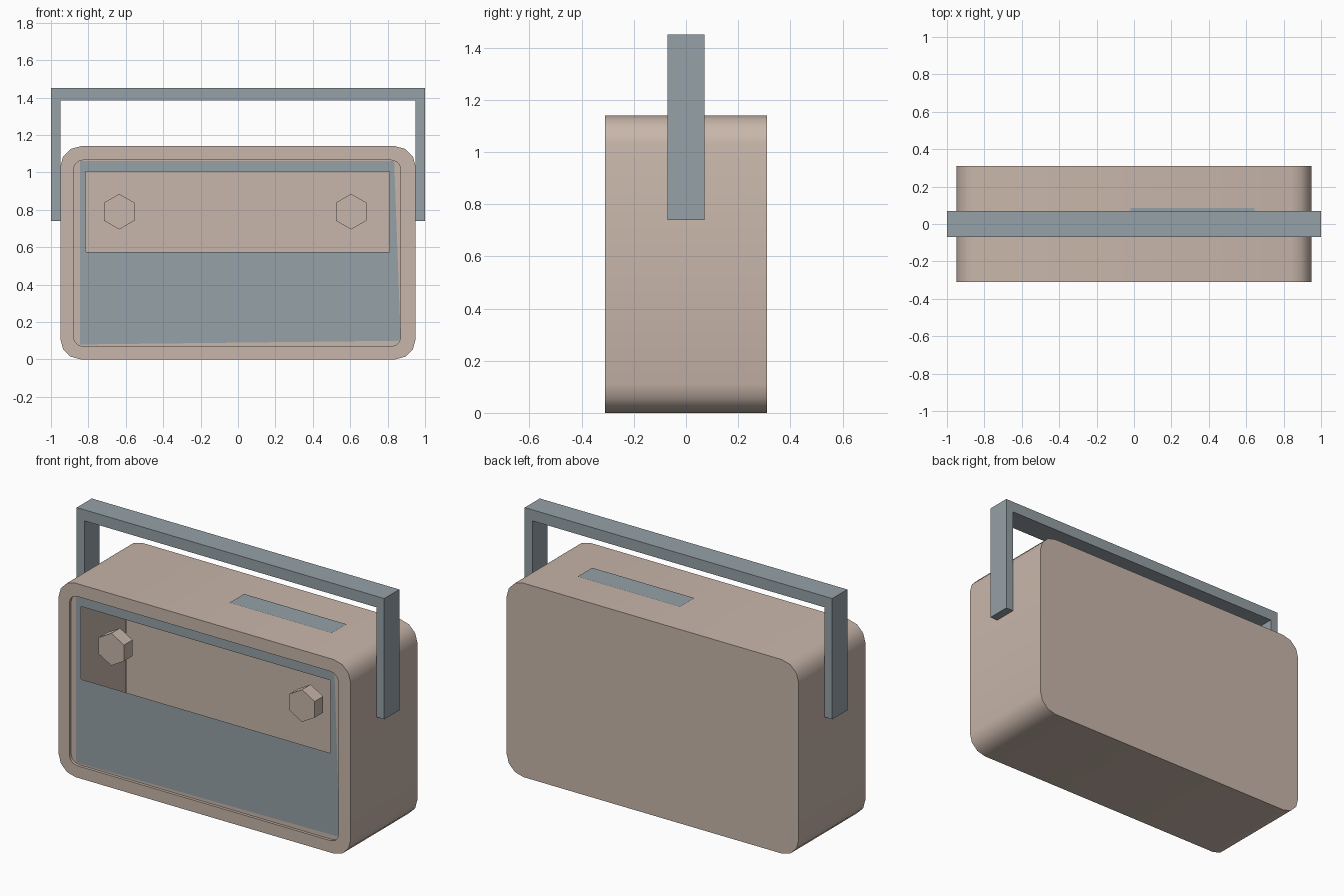
import bpy, bmesh, math

if "Cube" in bpy.data.objects:
    bpy.data.objects.remove(bpy.data.objects["Cube"])


def material(name, rgb):
    m = bpy.data.materials.new(name)
    m.diffuse_color = (*rgb, 1.0)
    m.use_nodes = True
    m.node_tree.nodes["Principled BSDF"].inputs["Base Color"].default_value = m.diffuse_color
    return m


BEIGE = material("warm_beige", (0.58, 0.47, 0.405))
GREY = material("blue_grey", (0.30, 0.355, 0.385))


def finish(name, bm, mat, smooth=False):
    mesh = bpy.data.meshes.new(name)
    bm.to_mesh(mesh)
    bm.free()
    mesh.materials.append(mat)
    ob = bpy.data.objects.new(name, mesh)
    bpy.context.collection.objects.link(ob)
    if smooth:
        bpy.ops.object.select_all(action='DESELECT')
        ob.select_set(True)
        bpy.context.view_layer.objects.active = ob
        bpy.ops.object.shade_smooth_by_angle(angle=math.radians(35))
    return ob


def rounded_loop(bm, x0, x1, z0, z1, r, y, seg=3):
    """Ring of vertices around a rounded rectangle, counter-clockwise from the front."""
    corners = ((x1 - r, z0 + r, -90), (x1 - r, z1 - r, 0),
               (x0 + r, z1 - r, 90), (x0 + r, z0 + r, 180))
    ring = []
    for cx, cz, start in corners:
        for i in range(seg + 1):
            a = math.radians(start + 90 * i / seg)
            ring.append(bm.verts.new((cx + r * math.cos(a), y, cz + r * math.sin(a))))
    return ring


def bridge(bm, a, b):
    n = len(a)
    for i in range(n):
        j = (i + 1) % n
        bm.faces.new((a[i], a[j], b[j], b[i]))


def extrude_profile(name, points, y0, y1, mat):
    """Prism from an x-z outline, running from y0 to y1."""
    bm = bmesh.new()
    front = [bm.verts.new((x, y0, z)) for x, z in points]
    back = [bm.verts.new((x, y1, z)) for x, z in points]
    bm.faces.new(front)
    bm.faces.new(back[::-1])
    bridge(bm, back, front)
    bmesh.ops.recalc_face_normals(bm, faces=bm.faces)
    return finish(name, bm, mat)


# Hollow case: back wall, sides, raised front rim, shallow recess, window opening
bm = bmesh.new()
loops = [rounded_loop(bm, -0.95, 0.95, 0.0, 1.14, 0.11, 0.31),
         rounded_loop(bm, -0.95, 0.95, 0.0, 1.14, 0.11, -0.31),
         rounded_loop(bm, -0.88, 0.87, 0.07, 1.065, 0.05, -0.31),
         rounded_loop(bm, -0.88, 0.87, 0.07, 1.065, 0.05, -0.293),
         rounded_loop(bm, -0.815, 0.81, 0.575, 1.005, 0.003, -0.293)]
bm.faces.new(loops[0][::-1])
for a, b in zip(loops, loops[1:]):
    bridge(bm, a, b)
finish("case", bm, BEIGE, smooth=True)

# Inner face of the back wall, seen through the window
bm = bmesh.new()
bm.faces.new(rounded_loop(bm, -0.94, 0.94, 0.01, 1.13, 0.105, 0.30))
finish("inner_back_wall", bm, BEIGE)

# Grey front panel around the window
bm = bmesh.new()
outer = [(-0.845, 0.08), (0.87, 0.10), (0.835, 1.06), (-0.845, 1.06)]
inner = [(-0.815, 0.575), (0.81, 0.575), (0.81, 1.005), (-0.815, 1.005)]
bridge(bm, *[[bm.verts.new((x, -0.297, z)) for x, z in pts] for pts in (outer, inner)])
finish("front_panel", bm, GREY)

# Two hexagonal knobs
for side, cx in (("left", -0.635), ("right", 0.605)):
    pts = [(cx + 0.095 * math.cos(math.radians(30 + 60 * i)),
            0.79 + 0.095 * math.sin(math.radians(30 + 60 * i))) for i in range(6)]
    extrude_profile(side + "_knob", pts, -0.27, -0.19, BEIGE)

# Carrying handle
extrude_profile("handle", [(-1, 0.74), (-0.95, 0.74), (-0.95, 1.385), (0.95, 1.385),
                           (0.95, 0.74), (1, 0.74), (1, 1.45), (-1, 1.45)],
                -0.07, 0.07, GREY)

# Flat slot on the top, facing down into the case
bm = bmesh.new()
bm.faces.new([bm.verts.new((x, y, 1.145)) for x, y in
              ((-0.02, -0.05), (-0.02, 0.085), (0.645, 0.085), (0.645, -0.05))])
finish("top_slot", bm, GREY)
